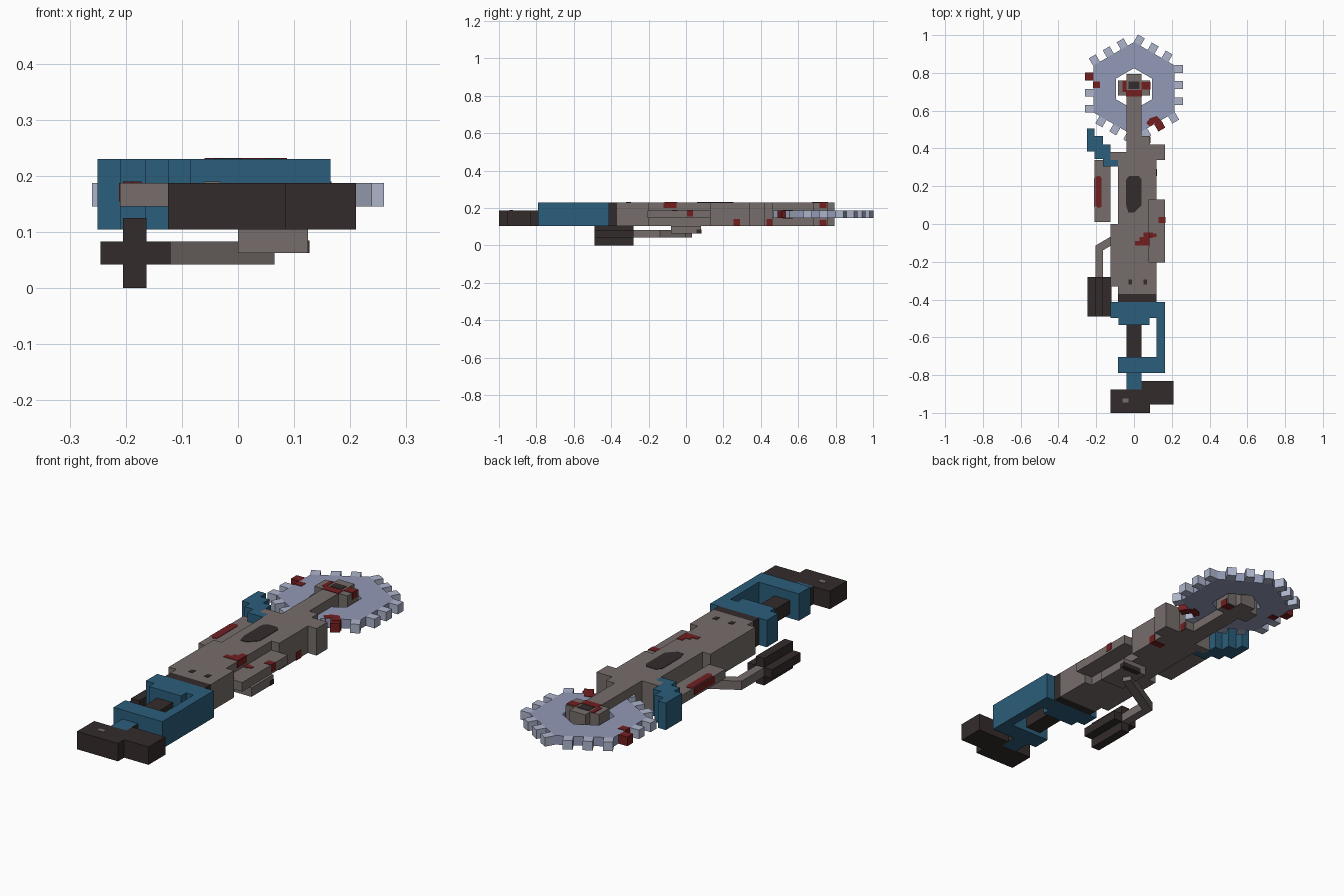
import bpy, bmesh, math
from mathutils import Matrix, Vector

if "Cube" in bpy.data.objects:
    bpy.data.objects.remove(bpy.data.objects["Cube"])


def material(name, rgb):
    m = bpy.data.materials.new(name)
    m.diffuse_color = (*rgb, 1)
    m.use_nodes = True
    m.node_tree.nodes["Principled BSDF"].inputs["Base Color"].default_value = m.diffuse_color
    return m


BLUE = material("blue_paint", (0.024, 0.112, 0.197))
GREY = material("warm_grey_metal", (0.18, 0.155, 0.145))
DARK = material("dark_rubber", (0.034, 0.024, 0.024))
BLADE = material("blade_steel", (0.29, 0.32, 0.475))
TOOTH = material("tooth_steel", (0.42, 0.46, 0.60))
RED = material("red_stain", (0.17, 0.013, 0.014))


def finish(name, bm, *mats):
    bmesh.ops.recalc_face_normals(bm, faces=bm.faces)
    me = bpy.data.meshes.new(name)
    bm.to_mesh(me)
    bm.free()
    for m in mats:
        me.materials.append(m)
    ob = bpy.data.objects.new(name, me)
    bpy.context.collection.objects.link(ob)
    return ob


def prism(name, pts, z0, z1, mat):
    """Extrude a plan outline from z0 to z1."""
    bm = bmesh.new()
    f = bm.faces.new([bm.verts.new((x, y, z0)) for x, y in pts])
    top = bmesh.ops.extrude_face_region(bm, geom=[f])["geom"]
    vs = [v for v in top if isinstance(v, bmesh.types.BMVert)]
    bmesh.ops.translate(bm, verts=vs, vec=(0, 0, z1 - z0))
    return finish(name, bm, mat)


def boxes(name, mat, *dims):
    """One object of boxes, each (x0, x1, y0, y1, z0, z1)."""
    bm = bmesh.new()
    for x0, x1, y0, y1, z0, z1 in dims:
        mx = Matrix.Translation(((x0 + x1) / 2, (y0 + y1) / 2, (z0 + z1) / 2))
        bmesh.ops.create_cube(bm, size=1, matrix=mx @ Matrix.Diagonal((x1 - x0, y1 - y0, z1 - z0, 1)))
    return finish(name, bm, mat)


LO, HI = 0.105, 0.23          # main body thickness
MLO, MHI = 0.146, 0.188       # thin middle layer
E = 0.002                     # paint plate lift

# Main body with front arm and cross bar
prism("main_body", [
    (-.085, -.37), (.12, -.37), (.12, -.2), (.08, -.2), (.08, .13), (.12, .13),
    (.12, .34), (.165, .34), (.165, .42), (.085, .42), (.085, .465), (.04, .465),
    (.04, .68), (.085, .68), (.085, .76), (.04, .76), (.04, .795), (-.04, .795),
    (-.04, .76), (-.085, .76), (-.085, .68), (-.04, .68), (-.04, .38), (-.125, .38),
    (-.125, .34), (-.085, .34), (-.085, 0), (-.125, 0), (-.125, -.33), (-.085, -.33)],
    LO, HI, GREY)
boxes("right_rail", GREY, (.08, .165, -.205, .13, MLO, MHI))
boxes("left_bar", GREY, (-.21, -.125, .01, .34, MLO, MHI))
boxes("rear_band", DARK, (-.085, .12, -.413, -.37, LO, HI))

# Rear handle frame
prism("handle_frame", [
    (-.125, -.413), (.165, -.413), (.165, -.79), (-.085, -.79), (-.085, -.705),
    (.12, -.705), (.12, -.497), (.083, -.497), (.083, -.535), (-.083, -.535),
    (-.083, -.497), (-.125, -.497)], LO, HI, BLUE)
boxes("handle_grip", DARK, (-.04, .04, -.705, -.535, LO + .02, MHI))

# Neck: blue above and below, dark on its sides
neck = boxes("stock_neck", BLUE, (-.04, .04, -.875, -.79, LO, MHI))
neck.data.materials.append(DARK)
for p in neck.data.polygons:
    p.material_index = int(abs(p.normal.x) > .5)

prism("stock", [(-.125, -1), (.085, -1), (.085, -.955), (.21, -.955), (.21, -.832),
                (.04, -.832), (.04, -.875), (-.125, -.875)], LO, MHI, DARK)
boxes("stock_mark", GREY, (-.06, -.03, -.945, -.925, MHI - .004, MHI + E))

# Stepped blue guard at the front left
prism("front_guard", [
    (-.25, .385), (-.21, .385), (-.21, .345), (-.165, .345), (-.165, .305),
    (-.085, .305), (-.085, .34), (-.125, .34), (-.125, .42), (-.165, .42),
    (-.165, .465), (-.21, .465), (-.21, .505), (-.25, .505)], LO, HI, BLUE)

# Side lever with bent rod and cross-shaped grip
ang = math.radians(31)
n = Vector((-math.sin(ang), math.cos(ang))) * .02
end = Vector((.055, .015))
prism("lever_rod", [(-.205, -.28), (-.165, -.28), (-.165, -.14), tuple(end - n),
                    tuple(end + n), (-.205, -.115)], .042, .083, GREY)
prism("lever_bracket", [(0, -.08), (.125, -.08), (.125, .08), (0, .08)], .063, LO, GREY)
boxes("bracket_cap", DARK, (.03, .127, .055, .082, .063, .085))
boxes("lever_grip", DARK, (-.245, -.12, -.49, -.28, .042, .083),
      (-.205, -.163, -.49, -.28, 0, .125))

# Hexagonal saw ring
CY, APO = .715, .215


def hexagon(bm, r, z):
    return [bm.verts.new((r * math.sin(k * math.pi / 3), CY + r * math.cos(k * math.pi / 3), z))
            for k in range(6)]


bm = bmesh.new()
rings = [hexagon(bm, r, z) for r, z in
         ((APO / math.cos(math.pi / 6), MLO), (APO / math.cos(math.pi / 6), MHI),
          (.11, MHI), (.11, MLO))]
for a, b in zip(rings, rings[1:] + rings[:1]):
    for i in range(6):
        j = (i + 1) % 6
        bm.faces.new((a[i], a[j], b[j], b[i]))
finish("saw_ring", bm, BLADE)

# Three teeth on each edge, two of them stained
bm = bmesh.new()
for side in range(6):
    rot = Matrix.Translation((0, CY, (MLO + MHI) / 2)) @ Matrix.Rotation(side * math.pi / 3, 4, 'Z')
    for k, off in enumerate((.105, .02, -.065)):
        mx = rot @ Matrix.Translation((APO + .0225, off, 0)) @ Matrix.Diagonal((.045, .042, MHI - MLO, 1))
        vs = bmesh.ops.create_cube(bm, size=1, matrix=mx)["verts"]
        if (side, k) in ((3, 2), (5, 1)):
            for f in {f for v in vs for f in v.link_faces}:
                f.material_index = 1
finish("saw_teeth", bm, TOOTH, RED)

# Dark inset panel, hub and small bolts on the deck
T0, T1 = HI - .004, HI + E
prism("deck_vent", [(-.03, .06), (0, .06), (.04, .1), (.04, .235), (.025, .255),
                    (-.025, .255), (-.042, .235), (-.042, .1)], T0, T1, DARK)
boxes("deck_bolts", DARK, *[(x - .01, x + .01, -.32, -.295, T0, T1) for x in (-.02, .06)])
boxes("hub_mark", DARK, (-.03, .03, .715, .755, T0, T1))

# Red stains on top faces
boxes("deck_stain", RED, (.005, .08, -.115, -.09, T0, T1), (.03, .08, -.09, -.07, T0, T1),
      (.05, .08, -.07, -.045, T0, T1), (.08, .082, -.12, -.05, .2, HI))
boxes("rail_stain", RED, (.08, .1, -.075, -.045, MHI - .004, MHI + E),
      (.1, .118, -.07, -.05, MHI - .004, MHI + E),
      (.13, .167, .005, .038, .155, MHI + E))
prism("left_bar_stain", [(-.205, .1), (-.19, .085), (-.172, .09), (-.172, .24),
                         (-.18, .255), (-.205, .25)], MHI - .004, MHI + E, RED)
boxes("left_side_stain", RED, (-.212, -.208, .09, .24, .155, MHI))
boxes("hub_stain", RED, (-.042, .042, .675, .71, T0, T1), (.04, .087, .713, .752, .2, T1),
      (.04, .087, .713, .752, LO - E, .135), (-.06, -.04, .7, .76, T0, T1))
boxes("lower_stain", RED, (.118, .122, .255, .29, LO - E, .14),
      (.083, .087, .43, .46, LO - E, .14), (.06, .122, .255, .29, LO - E, LO + E))
prism("saw_stain", [(.065, .535), (.085, .515), (.11, .535), (.125, .515), (.155, .535),
                    (.12, .572), (.085, .56)], MLO - E, MHI + E, RED)
boxes("saw_edge_stain", RED, (-.217, -.18, .72, .755, MLO - E, MHI + E))
